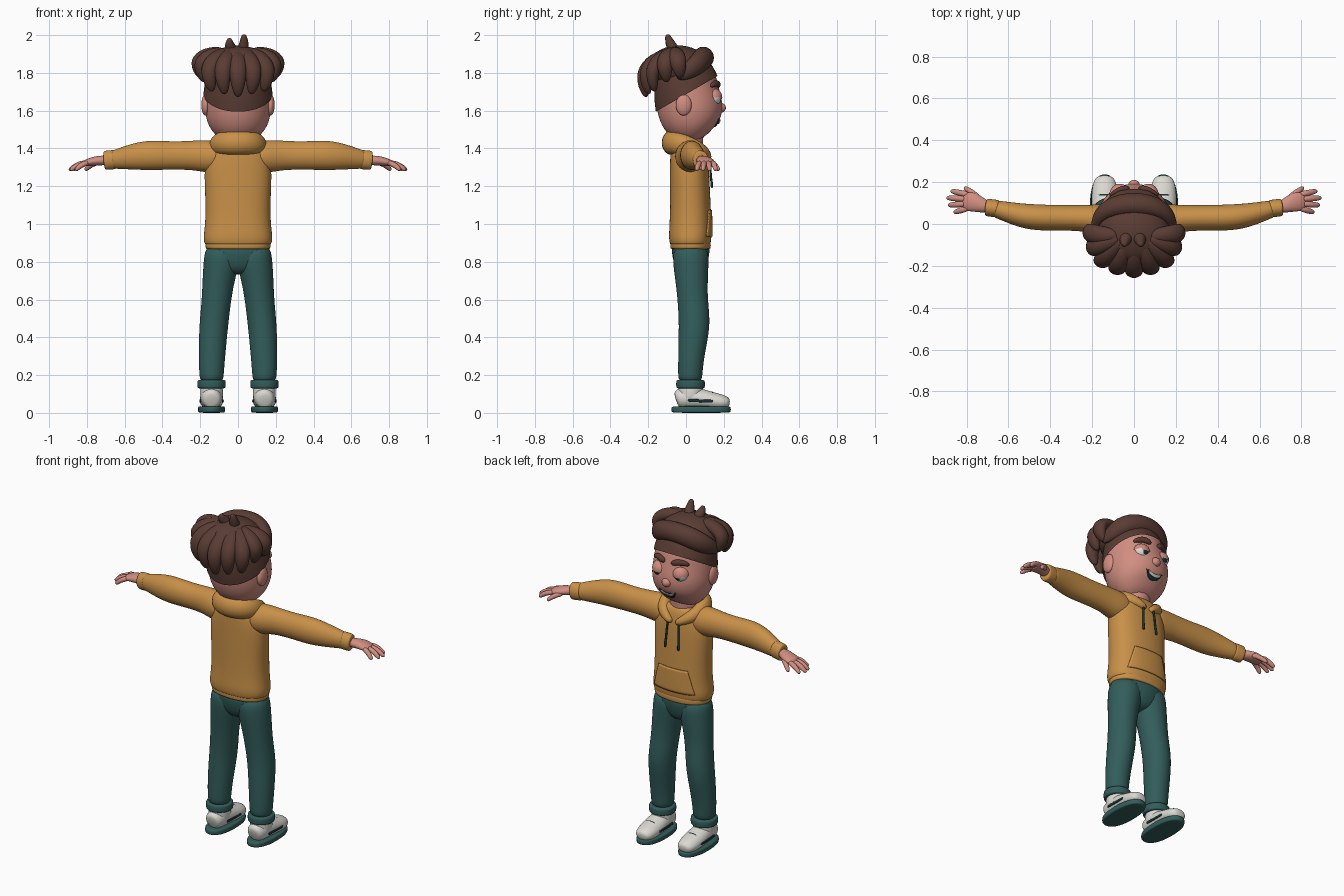
import bpy, bmesh, math
from mathutils import Vector, Matrix

cube = bpy.data.objects.get("Cube")
if cube:
    bpy.data.objects.remove(cube, do_unlink=True)


def material(name, r, g, b):
    m = bpy.data.materials.new(name)
    m.use_nodes = True
    m.diffuse_color = (r, g, b, 1)
    bsdf = m.node_tree.nodes["Principled BSDF"]
    bsdf.inputs["Base Color"].default_value = (r, g, b, 1)
    bsdf.inputs["Roughness"].default_value = 0.8
    return m


SKIN = material("skin", .64, .27, .22)
HOODIE = material("mustard cloth", .58, .28, .065)
PANTS = material("teal cloth", .032, .11, .105)
HAIR = material("brown hair", .1, .045, .033)
WHITE = material("off white", .72, .7, .65)
DARK = material("dark trim", .008, .03, .032)
X, Y, Z = Vector((1, 0, 0)), Vector((0, 1, 0)), Vector((0, 0, 1))
SIDES = 16
SWELL = 6 / (4 + 2 * math.cos(math.tau / SIDES))


def finish(name, bm, mats, mirror=False, subsurf=0):
    """Turn a bmesh into a smooth object with the usual modifiers."""
    bmesh.ops.recalc_face_normals(bm, faces=bm.faces)
    for f in bm.faces:
        f.smooth = True
    mesh = bpy.data.meshes.new(name)
    bm.to_mesh(mesh)
    bm.free()
    for m in mats:
        mesh.materials.append(m)
    ob = bpy.data.objects.new(name, mesh)
    bpy.context.collection.objects.link(ob)
    if mirror:
        ob.modifiers.new("Mirror", "MIRROR").use_mirror_merge = False
    if subsurf:
        mod = ob.modifiers.new("Subdivision", "SUBSURF")
        mod.levels = mod.render_levels = subsurf
    return ob


def sweep(name, pts, mat, ref=X, mirror=False, power=1.0, cut=None):
    """Loft elliptic rings (x, y, z, width, height) along their path."""
    bm = bmesh.new()
    centres = [Vector(p[:3]) for p in pts]
    rings = []
    for i, c in enumerate(centres):
        t = (centres[min(i + 1, len(pts) - 1)] - centres[max(i - 1, 0)]).normalized()
        s = (ref - t * ref.dot(t)).normalized()
        n = t.cross(s)
        ring = []
        for k in range(SIDES):
            a = math.tau * k / SIDES
            u, v = (math.copysign(abs(w) ** power, w) for w in (math.cos(a), math.sin(a)))
            ring.append(bm.verts.new(c + (s * u * pts[i][3] + n * v * pts[i][4]) * SWELL))
        rings.append(ring)
    for a, b in zip(rings, rings[1:]):
        for k in range(SIDES):
            j = (k + 1) % SIDES
            bm.faces.new((a[k], a[j], b[j], b[k]))
    bm.faces.new(rings[0])
    bm.faces.new(rings[-1])
    if cut:
        bmesh.ops.bisect_plane(bm, geom=bm.verts[:] + bm.edges[:] + bm.faces[:],
                               plane_co=cut[0], plane_no=cut[1], clear_inner=True)
    return finish(name, bm, [mat], mirror, 2)


def band(name, a, b, w, h, mat, ref=X, mirror=False, power=1.0):
    """Short straight piece with firm rounded rims."""
    a, b = Vector(a), Vector(b)
    pts = [(*a.lerp(b, f), w * k, h * k) for f, k in ((0, .93), (.12, 1), (.88, 1), (1, .93))]
    return sweep(name, pts, mat, ref, mirror, power)


def ball(name, centre, radii, mats, mirror=False, rule=None, keep=None):
    """Ellipsoid; rule picks a material by direction, keep trims faces."""
    bm = bmesh.new()
    bmesh.ops.create_uvsphere(bm, u_segments=32, v_segments=20, radius=1)
    if keep:
        drop = [f for f in bm.faces if not keep(f.calc_center_median())]
        bmesh.ops.delete(bm, geom=drop, context="FACES")
    if rule:
        for f in bm.faces:
            f.material_index = rule(f.calc_center_median().normalized())
    bm.transform(Matrix.Translation(centre) @ Matrix.Diagonal((*radii, 1)))
    return finish(name, bm, mats, mirror)


def patch(name, target, low, high, z0, z1, mat, offset, bend=0):
    """Thin trapezoid plate laid on the +y side of a target."""
    bm = bmesh.new()
    bmesh.ops.create_grid(bm, x_segments=20, y_segments=10, size=1)
    for v in bm.verts:
        u, f = v.co.x, (v.co.y + 1) / 2
        v.co = (u * (low + (high - low) * f), .4, z0 + (z1 - z0) * f + bend * u * u)
    ob = finish(name, bm, [mat])
    wrap = ob.modifiers.new("Shrinkwrap", "SHRINKWRAP")
    wrap.target = target
    wrap.wrap_method = "PROJECT"
    wrap.wrap_mode = "ABOVE_SURFACE"
    wrap.use_project_y = True
    wrap.use_positive_direction = False
    wrap.use_negative_direction = True
    wrap.offset = offset
    solid = ob.modifiers.new("Solidify", "SOLIDIFY")
    solid.thickness = .007
    solid.offset = 0
    return ob


def both_sides(half):
    """Complete a path that ends on the centre line."""
    return half + [(-p[0], *p[1:]) for p in reversed(half[:-1])]


# Head, neck and ears
skull = [(0, .07, 1.445, .06, .05), (0, .055, 1.47, .115, .1), (0, .036, 1.52, .158, .152),
         (0, .025, 1.6, .178, .176), (0, .008, 1.68, .174, .17), (0, 0, 1.76, .168, .163),
         (0, -.01, 1.84, .145, .14), (0, -.01, 1.9, .085, .085)]
head = sweep("head", skull, SKIN)
band("neck", (0, 0, 1.35), (0, .01, 1.5), .085, .085, SKIN)
ball("ear", (.172, -.012, 1.63), (.022, .042, .056), [SKIN], True)
ball("nose", (0, .185, 1.615), (.028, .026, .026), [SKIN])

# Eyes with heavy upper lids
gaze = Vector((0, .95, -.25)).normalized()
ball("eyeball", (.068, .143, 1.67), (.045, .045, .045), [WHITE, DARK], True,
     rule=lambda d: int(d.dot(gaze) > .9))
ball("eyelid", (.068, .143, 1.67), (.049, .049, .049), [SKIN], True,
     keep=lambda c: c.z + .1 * c.y > 0)
sweep("eyebrow", [(.022, .17, 1.73, .01, .01), (.04, .17, 1.738, .016, .017),
                  (.07, .162, 1.746, .016, .018), (.1, .143, 1.738, .014, .014),
                  (.115, .13, 1.728, .007, .007)], HAIR, Y, True)

# Mouth
patch("mouth", head, .035, .055, 1.515, 1.548, DARK, .002, .012)
patch("teeth", head, .036, .042, 1.533, 1.547, WHITE, .006, .01)

# Short hair layer and crown
sweep("short_hair", [(x, y, z, w * 1.045, h * 1.045) for x, y, z, w, h in skull], HAIR,
      cut=(Vector((0, -.15, 1.6)), Vector((0, -.58, 1))))
ball("hair_crown", (0, -.04, 1.83), (.172, .16, .115), [HAIR])

# Swept fringe
sweep("fringe", both_sides([(.19, -.05, 1.775, .02, .015), (.18, 0, 1.8, .04, .028),
                            (.15, .055, 1.84, .056, .045), (.08, .088, 1.875, .06, .054),
                            (0, .095, 1.885, .056, .056)]), HAIR, Z)

# Hair locks falling over the back and sides
def lock(name, x, y, z, width, ref=X, mirror=True):
    root = Vector((x * .35, -.06, 1.915))
    tip = Vector((x, y, z))
    out = Vector((x, y + .03, 0)).normalized()
    pts = []
    for f, k in ((0, .7), (.3, 1), (.6, 1), (.85, .75), (1, .3)):
        bulge = out * .085 * math.sin(math.pi * f) + Z * .035 * math.sin(math.pi * f)
        pts.append((*(root.lerp(tip, f) + bulge), width * k, width * k * .85))
    sweep(name, pts, HAIR, ref, mirror)


lock("back_lock", 0, -.208, 1.67, .046, X, False)
lock("inner_lock", .07, -.195, 1.685, .046)
lock("outer_lock", .135, -.165, 1.7, .046)
lock("rear_side_lock", .175, -.1, 1.75, .045, Y)
lock("side_lock", .19, -.03, 1.77, .045, Y)
for name, x, top in (("left_tuft", .032, 2.005), ("right_tuft", -.045, 1.985)):
    sweep(name, [(x * .7, -.06, 1.91, .035, .035), (x, -.08, 1.95, .026, .026),
                 (x, -.095, top - .02, .018, .018), (x, -.1, top, .009, .009)], HAIR)

# Hoodie body, hem and gathered hood
torso = sweep("hoodie_body", [
    (0, .022, .885, .165, .1), (0, .022, .895, .177, .107), (0, .022, .93, .183, .113),
    (0, .024, .99, .173, .11), (0, .023, 1.1, .17, .107), (0, .02, 1.22, .176, .104),
    (0, .018, 1.32, .176, .102), (0, .012, 1.39, .15, .095), (0, .005, 1.43, .11, .08)],
    HOODIE, power=.85)
band("hoodie_hem", (0, .024, .865), (0, .024, .91), .172, .107, HOODIE, power=.85)
sweep("hood", both_sides([(.012, .118, 1.345, .015, .015), (.05, .113, 1.365, .024, .026),
                          (.1, .08, 1.395, .036, .036), (.122, .01, 1.415, .05, .044),
                          (.09, -.055, 1.43, .062, .055), (0, -.083, 1.432, .067, .06)]),
      HOODIE, Z)
patch("pocket", torso, .135, .095, .935, 1.075, HOODIE, .003)
sweep("drawstring", [(.03, .115, 1.37, .006, .006), (.038, .128, 1.33, .006, .006),
                     (.042, .13, 1.26, .006, .006), (.044, .136, 1.22, .006, .006),
                     (.045, .138, 1.19, .008, .008)], DARK, X, True)

# Sleeves and wrist cuffs
sweep("sleeve", [(.07, .015, 1.355, .08, .075), (.16, .02, 1.358, .075, .088),
                 (.23, .028, 1.364, .062, .077), (.35, .03, 1.362, .06, .073),
                 (.47, .03, 1.365, .063, .08), (.56, .045, 1.356, .055, .068),
                 (.65, .07, 1.342, .042, .05), (.67, .073, 1.34, .038, .046)],
      HOODIE, Y, True)
band("wrist_cuff", (.645, .072, 1.342), (.71, .08, 1.336), .042, .051, HOODIE, Y, True)

# Hands
sweep("palm", [(.69, .078, 1.336, .026, .024), (.725, .088, 1.337, .034, .026),
               (.765, .105, 1.332, .046, .024), (.8, .108, 1.324, .045, .019),
               (.82, .11, 1.318, .036, .013)], SKIN, Y, True)
fingers = {"thumb": ((.74, .125), (.81, .175)), "index_finger": ((.79, .14), (.875, .158)),
           "middle_finger": ((.8, .119), (.895, .125)), "ring_finger": ((.8, .097), (.888, .09)),
           "little_finger": ((.79, .077), (.86, .055))}
for name, (base, tip) in fingers.items():
    pts = []
    for f, drop, r in ((0, 0, .014), (.4, .006, .0145), (.8, .026, .013), (1, .042, .009)):
        pts.append((*Vector(base).lerp(Vector(tip), f), 1.325 - drop, r, r))
    sweep(name, pts, SKIN, Y, True)

# Trousers
sweep("trouser_seat", [(0, .025, .9, .165, .095), (0, .025, .86, .172, .102),
                       (0, .025, .79, .155, .09), (0, .028, .73, .07, .06)], PANTS)
sweep("trouser_leg", [(.08, .025, .89, .09, .092), (.088, .025, .8, .094, .095),
                      (.104, .03, .7, .084, .085), (.114, .035, .6, .077, .079),
                      (.127, .046, .48, .076, .083), (.134, .036, .38, .073, .076),
                      (.139, .026, .28, .069, .067), (.14, .022, .2, .064, .064),
                      (.14, .022, .16, .06, .06)], PANTS, X, True)
band("trouser_cuff", (.14, .024, .128), (.14, .024, .176), .075, .076, PANTS, X, True)

# Shoes
band("sole", (.14, .08, 0), (.14, .08, .036), .071, .157, PANTS, X, True, .85)
band("shoe_ankle", (.14, .024, .07), (.14, .024, .14), .06, .066, WHITE, X, True)
sweep("shoe_upper", [(.14, -.055, .07, .035, .04), (.14, -.035, .078, .054, .055),
                     (.14, .05, .08, .06, .058), (.14, .1, .07, .062, .05),
                     (.14, .16, .06, .062, .045), (.14, .21, .054, .052, .036),
                     (.14, .232, .05, .03, .022)], WHITE, X, True)
for side, s in (("outer", 1), ("inner", -1)):
    band(side + "_shoe_stripe", (.14 + s * .059, .01, .066), (.14 + s * .06, .145, .062),
         .005, .008, DARK, X, True)
for i, (y, z) in enumerate(((.092, .122), (.115, .115), (.138, .11))):
    sweep("lace_%d" % i, [(.105, y, z - .012, .006, .005), (.125, y, z - .002, .006, .005),
                          (.155, y, z - .002, .006, .005), (.175, y, z - .012, .006, .005)],
          DARK, Y, True)
